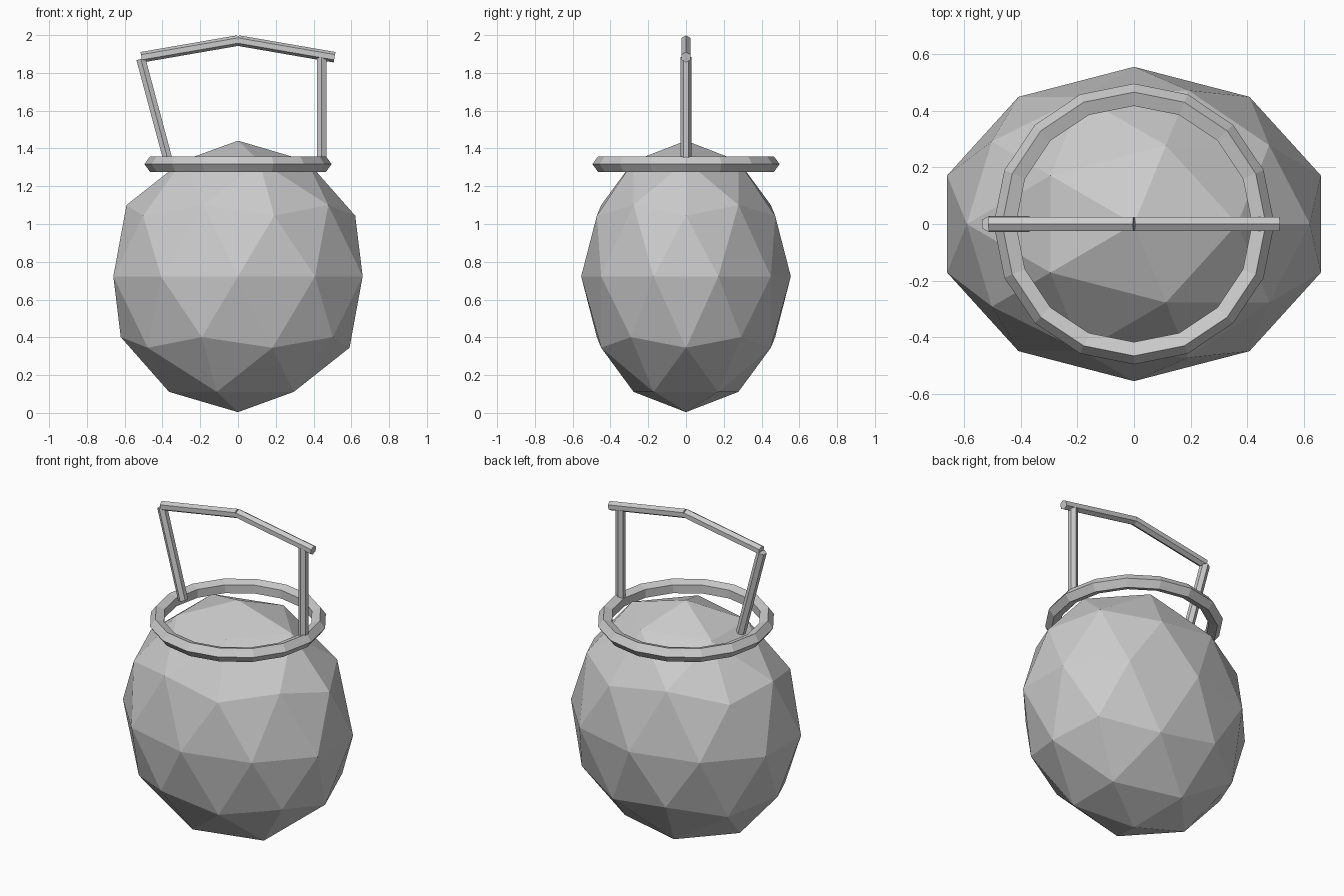
import bpy
import math

if "Cube" in bpy.data.objects:
    bpy.data.objects.remove(bpy.data.objects["Cube"])


def rod(name, center, length, tilt, spin=0.0, radius=0.028):
    """Six-sided rod in the xz plane; tilt leans its axis from +z toward +x."""
    bpy.ops.mesh.primitive_cylinder_add(vertices=6, radius=radius, depth=length)
    ob = bpy.context.object
    ob.name = name
    # spin about own axis first, then tilt about y
    ob.rotation_euler = (0, math.radians(tilt), 0)
    for v in ob.data.vertices:
        x, y = v.co.x, v.co.y
        c, s = math.cos(spin), math.sin(spin)
        v.co.x, v.co.y = x * c - y * s, x * s + y * c
    ob.location = center
    return ob


# Faceted egg-shaped body
bpy.ops.mesh.primitive_ico_sphere_add(subdivisions=2, radius=1, location=(0, 0, 0.7225))
body = bpy.context.object
body.name = "body"
body.scale = (0.694, 0.555, 0.7185)

# Rim ring with a five-sided section
bpy.ops.mesh.primitive_torus_add(major_segments=16, minor_segments=5,
                                 major_radius=0.452, minor_radius=0.0435,
                                 location=(0, 0, 1.317))
rim = bpy.context.object
rim.name = "rim"
for p in rim.data.polygons:
    p.use_smooth = False

# Handle posts: right one upright, left one leaning outward
rod("handle_post_right", (0.443, 0, 1.608), 0.55, 0)
rod("handle_post_left", (-0.443, 0, 1.608), 0.55, -15)

# Two sloping grip bars meeting at the peak
for side, label in ((1, "right"), (-1, "left")):
    rod("handle_grip_" + label, (side * 0.2555, 0, 1.927), 0.519, side * 99.8, math.pi / 2)
